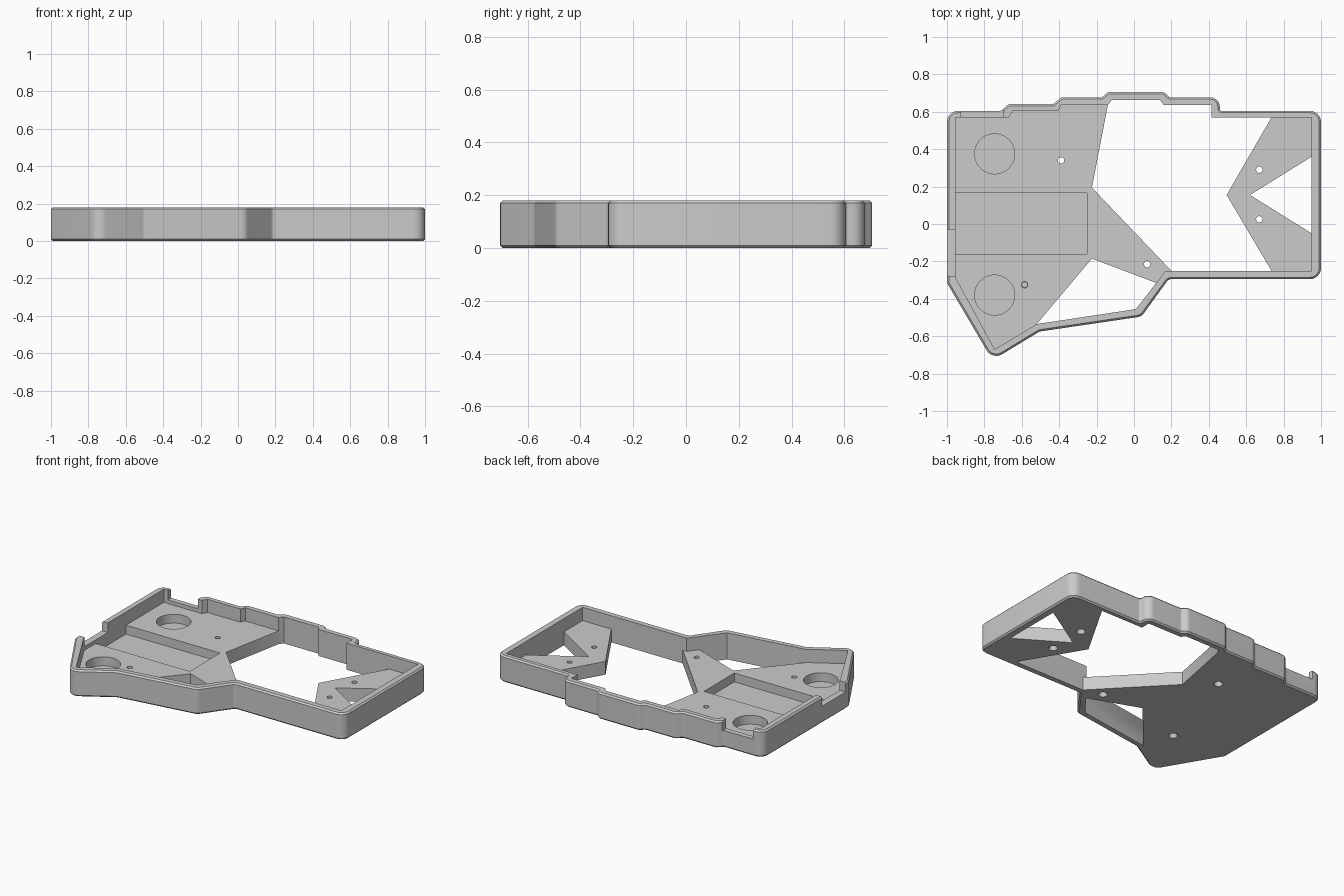
import bpy
import bmesh
import math
from mathutils import Vector

cube = bpy.data.objects.get("Cube")
if cube:
    bpy.data.objects.remove(cube, do_unlink=True)

HEIGHT, FLOOR, RECESS, NOTCH = 0.18, 0.09, 0.03, 0.115
CHAMFER = 0.01
GREY = (0.6, 0.6, 0.6, 1)

grey = bpy.data.materials.new("plain grey")
grey.use_nodes = True
grey.diffuse_color = GREY
grey.node_tree.nodes["Principled BSDF"].inputs["Base Color"].default_value = GREY


def fillet(corners, steps=6):
    """Round each (x, y, radius) corner with an arc."""
    out = []
    for i, (x, y, r) in enumerate(corners):
        p = Vector((x, y))
        a = (Vector(corners[i - 1][:2]) - p).normalized()
        b = (Vector(corners[(i + 1) % len(corners)][:2]) - p).normalized()
        half = a.angle(b) / 2
        setback = r / math.tan(half)
        centre = p + (a + b).normalized() * (r / math.sin(half))
        u, v = p + a * setback - centre, p + b * setback - centre
        sweep = math.atan2(u.x * v.y - u.y * v.x, u.dot(v))
        first = math.atan2(u.y, u.x)
        for k in range(steps + 1):
            t = first + sweep * k / steps
            out.append(centre + Vector((math.cos(t), math.sin(t))) * r)
    return out


def make_object(name, bm):
    bmesh.ops.recalc_face_normals(bm, faces=bm.faces)
    mesh = bpy.data.meshes.new(name)
    bm.to_mesh(mesh)
    bm.free()
    mesh.materials.append(grey)
    obj = bpy.data.objects.new(name, mesh)
    bpy.context.collection.objects.link(obj)
    return obj


def prism(name, points, z0, z1, chamfer=0):
    bm = bmesh.new()
    rings = [[bm.verts.new((p[0], p[1], z)) for p in points] for z in (z0, z1)]
    for ring in rings:
        bm.faces.new(ring)
    for i in range(len(points)):
        bm.faces.new((rings[0][i - 1], rings[0][i], rings[1][i], rings[1][i - 1]))
    bmesh.ops.recalc_face_normals(bm, faces=bm.faces)
    if chamfer:
        rims = [e for e in bm.edges if abs(e.verts[0].co.z - e.verts[1].co.z) < 1e-5]
        bmesh.ops.bevel(bm, geom=rims, offset=chamfer, segments=1,
                        affect='EDGES', clamp_overlap=False)
    return make_object(name, bm)


def box(name, x0, x1, y0, y1, z0, z1):
    return prism(name, [(x0, y0), (x1, y0), (x1, y1), (x0, y1)], z0, z1)


def cone(name, x, y, z0, z1, r0, r1, sides=24):
    bm = bmesh.new()
    bmesh.ops.create_cone(bm, cap_ends=True, segments=sides, radius1=r0, radius2=r1, depth=z1 - z0)
    bmesh.ops.translate(bm, verts=bm.verts, vec=(x, y, (z0 + z1) / 2))
    return make_object(name, bm)


def cut(target, cutter):
    cutter.hide_render = True
    mod = target.modifiers.new("cut", 'BOOLEAN')
    mod.operation, mod.solver, mod.object = 'DIFFERENCE', 'EXACT', cutter
    bpy.context.view_layer.objects.active = target
    bpy.ops.object.modifier_apply(modifier=mod.name)
    bpy.data.objects.remove(cutter, do_unlink=True)


# Outer body with rounded corners and a stepped back edge
outer = fillet([
    (-1, .605, .06), (-.71, .605, .02), (-.67, .642, .03), (-.43, .642, .02), (-.39, .677, .03),
    (-.17, .677, .02), (-.14, .706, .03), (.16, .706, .03), (.19, .677, .02), (.455, .677, .05),
    (.46, .605, .01), (1, .605, .06), (1, -.295, .06), (.185, -.295, .03), (.04, -.495, .05),
    (-.505, -.575, .04), (-.757, -.728, .06), (-1, -.315, .05)])
case = prism("case_tray", outer, 0, HEIGHT, CHAMFER)

# Hollow interior above the floor plate
back_step = [(-.14, .635), (-.12, .662), (.14, .662), (.16, .635), (.415, .635), (.415, .57)]
inner = [(-.955, .57), (-.67, .57), (-.65, .603), (-.405, .603), (-.39, .635)] + back_step + [
    (.95, .57), (.95, -.25), (.17, -.25), (.01, -.455), (-.52, -.535), (-.745, -.67), (-.955, -.285)]
cut(case, prism("interior", inner, FLOOR, 0.3))

# Openings through the floor
cut(case, prism("centre_window", back_step + [
    (.735, .57), (.495, .155), (.735, -.25), (.2, -.25), (-.225, .195)], -.1, .12))
cut(case, prism("front_window", [(-.225, -.185), (.119, -.315), (.01, -.455), (-.52, -.535)], -.1, .12))
cut(case, prism("side_window", [(.62, .155), (.95, .36), (.95, -.05)], -.1, .12))

# Rectangular and round recesses in the floor
cut(case, box("floor_pocket", -.955, -.25, -.16, .165, RECESS, .12))
for y in (.375, -.38):
    cut(case, cone("round_pocket", -.745, y, RECESS, .14, .107, .107, 48))

# Countersunk screw holes
for x, y in ((-.39, .34), (-.585, -.325), (.07, -.215), (.67, .29), (.67, .025)):
    cut(case, cone("screw_hole", x, y, -.1, .14, .017, .017))
    cut(case, cone("countersink", x, y, -.004, .03, .031, .016))

# Lowered stretches of the back and side walls
cut(case, box("back_notch", -.925, -.7, .5, .8, NOTCH, .3))
cut(case, box("side_notch", -1.1, -.9, -.282, -.03, NOTCH, .3))

# Smooth rounded corners, sharp edges kept
bpy.ops.object.select_all(action='DESELECT')
case.select_set(True)
bpy.context.view_layer.objects.active = case
bpy.ops.object.shade_smooth_by_angle(angle=0.45)
